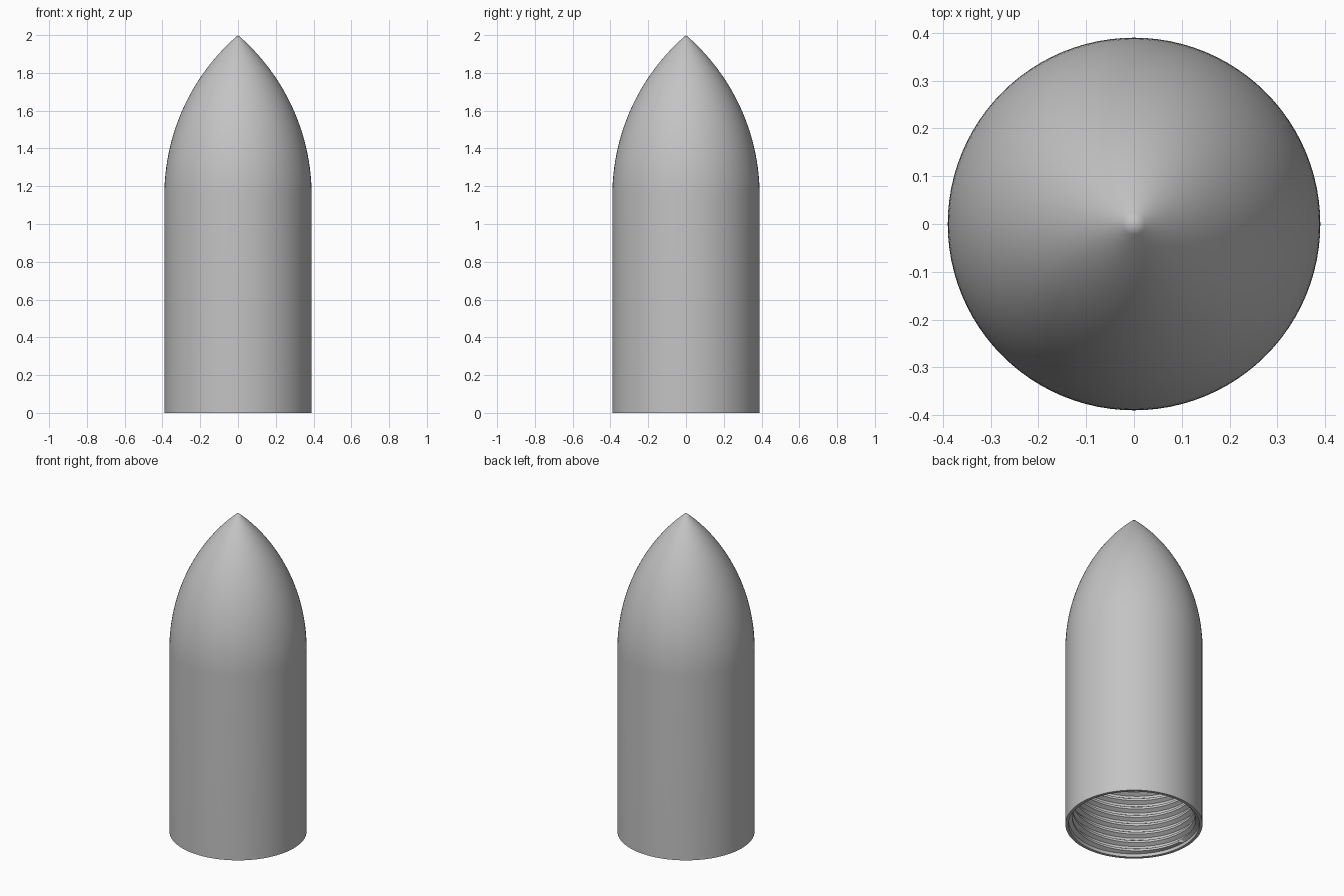
import bpy, bmesh, math

cube = bpy.data.objects.get("Cube")
if cube:
    bpy.data.objects.remove(cube, do_unlink=True)

SEG = 96
RADIUS, SHOULDER, TIP = 0.39, 1.15, 2.0
MAJOR, MINOR = 0.372, 0.35
PITCH, START, END = 0.055, 0.02, 0.9

grey = bpy.data.materials.new("light_grey")
grey.use_nodes = True
color = (0.55, 0.55, 0.55, 1)
grey.diffuse_color = color
grey.node_tree.nodes["Principled BSDF"].inputs["Base Color"].default_value = color


def ogive(radius, base, tip, steps=32):
    """Tangent arc profile from the shoulder to the point."""
    length = tip - base
    rho = (radius ** 2 + length ** 2) / (2 * radius)
    top = math.asin(length / rho)
    points = []
    for i in range(steps + 1):
        a = top * i / steps
        points.append((max(0, rho * math.cos(a) + radius - rho), base + rho * math.sin(a)))
    return points


def build(name, rows, flip=False):
    """Skin rows of points, each a function of the angle, around the z axis."""
    bm = bmesh.new()
    grid = []
    for row in rows:
        ring = []
        for i in range(SEG + 1):
            a = math.tau * i / SEG
            r, z = row(a)
            ring.append(bm.verts.new((r * math.cos(a), r * math.sin(a), z)))
        grid.append(ring)
    for low, high in zip(grid, grid[1:]):
        for i in range(SEG):
            face = [low[i], low[i + 1], high[i + 1], high[i]]
            bm.faces.new(face[::-1] if flip else face)
    bmesh.ops.remove_doubles(bm, verts=bm.verts[:], dist=0.00005)
    bmesh.ops.dissolve_degenerate(bm, edges=bm.edges[:], dist=0.00005)
    mesh = bpy.data.meshes.new(name)
    bm.to_mesh(mesh)
    bm.free()
    mesh.materials.append(grey)
    obj = bpy.data.objects.new(name, mesh)
    bpy.context.collection.objects.link(obj)
    bpy.ops.object.select_all(action="DESELECT")
    bpy.context.view_layer.objects.active = obj
    obj.select_set(True)
    bpy.ops.object.shade_smooth_by_angle(angle=math.radians(25))


def fixed(point):
    return lambda a: point


def helix(height, radius):
    """A thread line climbing one pitch per turn, cut off at both ends."""
    def point(a):
        z = height + PITCH * a / math.tau
        if START < z < END:
            return radius, z
        return MAJOR, min(max(z, START), END)
    return point


# Outer shell with bottom rim
outer = [(MAJOR, 0), (RADIUS, 0)] + ogive(RADIUS, SHOULDER, TIP)
build("outer_shell", [fixed(p) for p in outer])

# Internal screw thread: root, flank, crest, flank
thread = [fixed((MAJOR, 0)), fixed((MAJOR, START))]
for turn in range(-1, int((END - START) / PITCH) + 2):
    z = START + turn * PITCH
    for part, radius in ((0, MAJOR), (0.25, MAJOR), (0.5, MINOR), (0.75, MINOR)):
        thread.append(helix(z + part * PITCH, radius))
thread.append(fixed((MAJOR, END)))
build("inner_thread", thread, flip=True)

# Hollow inside of the nose
inner = [(MAJOR, END)] + ogive(MAJOR, SHOULDER, TIP - 0.04)
build("inner_nose", [fixed(p) for p in inner], flip=True)
